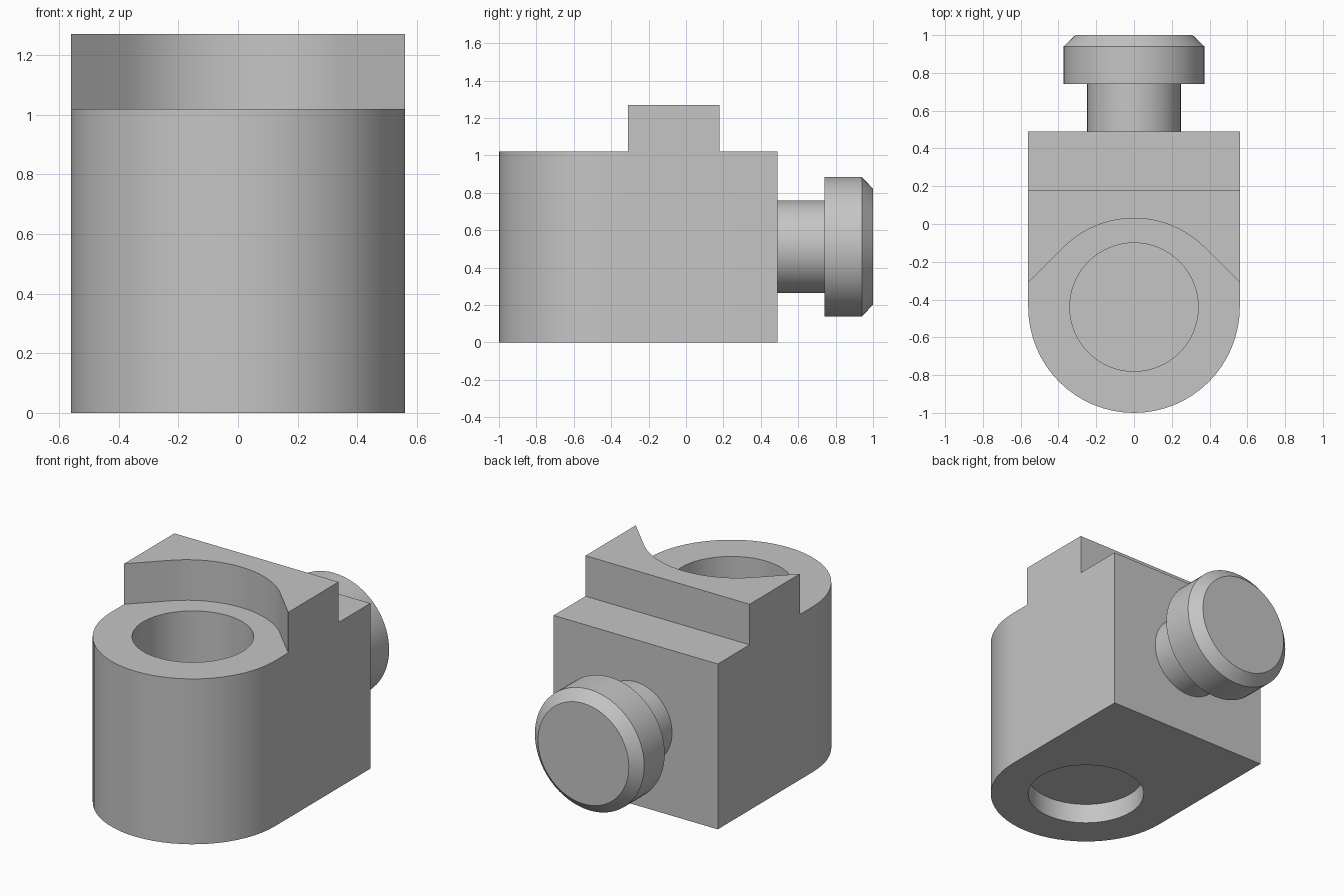
import bpy, bmesh
from math import sin, cos, pi, radians, sqrt
from mathutils import Matrix

cube = bpy.data.objects.get("Cube")
if cube:
    bpy.data.objects.remove(cube, do_unlink=True)

HALF_W, BACK, TOP, SHELF = 0.56, 0.49, 1.27, 1.02
HOLE_Y, HOLE_R = -0.44, 0.34
SEG = 64

grey = bpy.data.materials.new("plain grey")
grey.use_nodes = True
grey.diffuse_color = (0.56, 0.56, 0.56, 1)
grey.node_tree.nodes["Principled BSDF"].inputs["Base Color"].default_value = (0.56, 0.56, 0.56, 1)


def make_object(name, bm):
    bmesh.ops.recalc_face_normals(bm, faces=bm.faces)
    mesh = bpy.data.meshes.new(name)
    bm.to_mesh(mesh)
    bm.free()
    mesh.materials.append(grey)
    obj = bpy.data.objects.new(name, mesh)
    bpy.context.collection.objects.link(obj)
    return obj


def prism(name, outline, z0, z1):
    """Extrude a plan outline between two heights."""
    bm = bmesh.new()
    face = bm.faces.new([bm.verts.new((x, y, z0)) for x, y in outline])
    new = bmesh.ops.extrude_face_region(bm, geom=[face])["geom"]
    verts = [v for v in new if isinstance(v, bmesh.types.BMVert)]
    bmesh.ops.translate(bm, verts=verts, vec=(0, 0, z1 - z0))
    return make_object(name, bm)


def arc(cy, r, a0, a1, n):
    return [(r * cos(a0 + (a1 - a0) * i / n), cy + r * sin(a0 + (a1 - a0) * i / n))
            for i in range(n + 1)]


def select_only(obj):
    bpy.ops.object.select_all(action='DESELECT')
    obj.select_set(True)
    bpy.context.view_layer.objects.active = obj


def cut(obj, cutter):
    cutter.hide_render = True
    select_only(obj)
    mod = obj.modifiers.new("cut", 'BOOLEAN')
    mod.operation, mod.solver, mod.object = 'DIFFERENCE', 'EXACT', cutter
    bpy.ops.object.modifier_apply(modifier=mod.name)
    bpy.data.objects.remove(cutter, do_unlink=True)


def smooth(obj):
    select_only(obj)
    bpy.ops.object.shade_smooth_by_angle(angle=radians(30))


# Body: full-height block with a round front
body = prism("body", arc(HOLE_Y, HALF_W, pi, 2 * pi, SEG // 2) + [(HALF_W, BACK), (-HALF_W, BACK)], 0, TOP)

# Rear step behind the raised ridge
cut(body, prism("rear_step_cutter", [(-1, 0.18), (1, 0.18), (1, 1), (-1, 1)], SHELF, 2))

# Front shelf: arc clearance running out along 45 degree lines
cy, r = -0.50, 0.53
edge_y = cy + r * sqrt(2) - 1
shelf = arc(cy, r, pi / 4, 3 * pi / 4, 24) + [(-1, edge_y), (-1, -2), (1, -2), (1, edge_y)]
cut(body, prism("front_shelf_cutter", shelf, SHELF, 2))

# Deep socket above and shallow recess below, with a floor between
ring = arc(HOLE_Y, HOLE_R, 0, 2 * pi, SEG)[:-1]
cut(body, prism("socket_cutter", ring, 0.25, 2))
cut(body, prism("recess_cutter", ring, -0.2, 0.125))
smooth(body)

# Knob: neck and chamfered head turned about the y axis
profile = [(0, 0.48), (0.248, 0.48), (0.248, 0.74), (0.373, 0.74),
           (0.373, 0.94), (0.31, 1.0), (0, 1.0)]
bm = bmesh.new()
verts = [bm.verts.new((x, y, 0)) for x, y in profile]
edges = [bm.edges.new(pair) for pair in zip(verts, verts[1:])]
bmesh.ops.spin(bm, geom=verts + edges, cent=(0, 0, 0), axis=(0, 1, 0),
               angle=2 * pi, steps=SEG)
bmesh.ops.remove_doubles(bm, verts=bm.verts, dist=1e-4)
bmesh.ops.transform(bm, matrix=Matrix.Translation((0, 0, 0.512)), verts=bm.verts)
smooth(make_object("rear_knob", bm))
